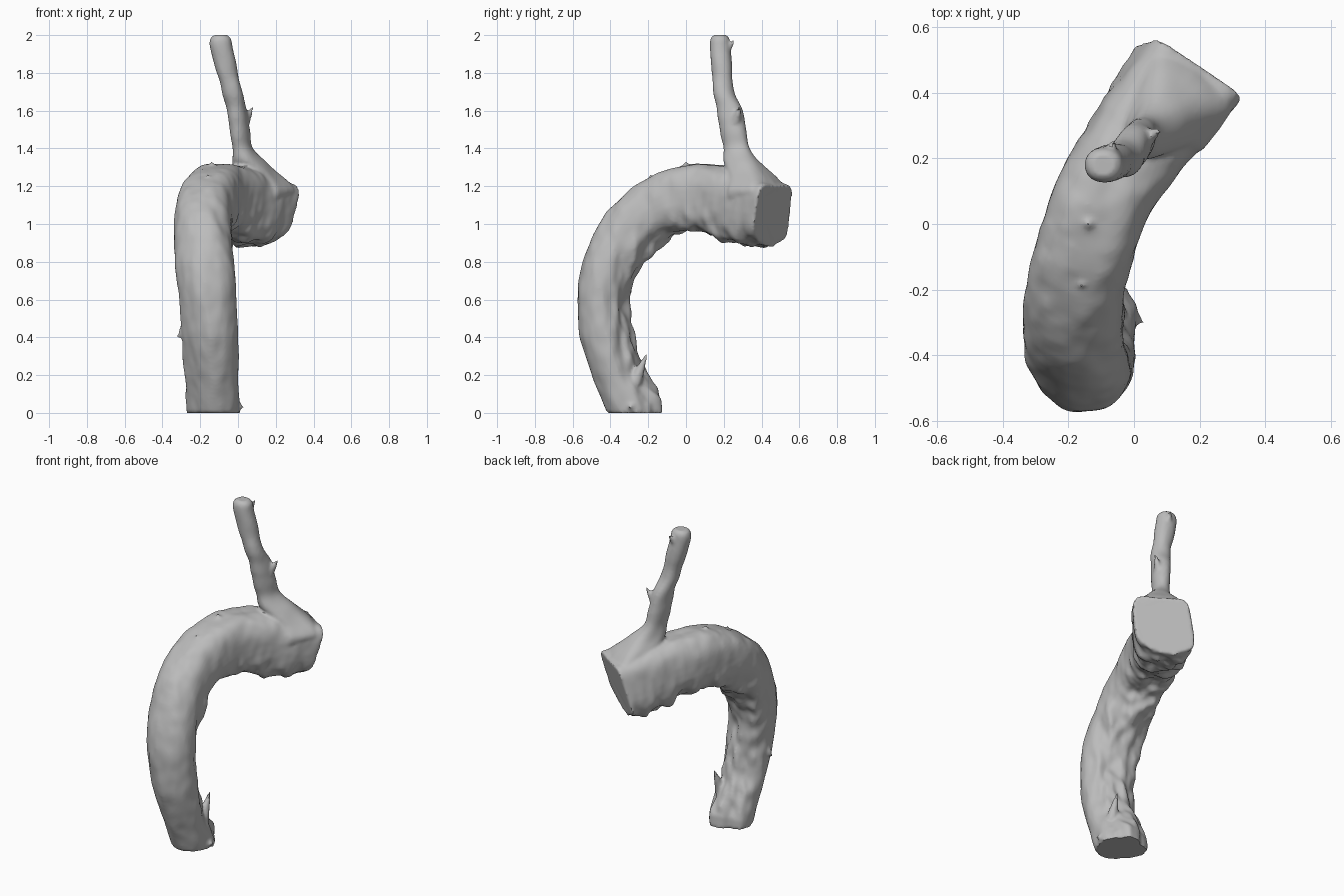
import bpy, bmesh, math
from mathutils import Vector, noise

if "Cube" in bpy.data.objects:
    bpy.data.objects.remove(bpy.data.objects["Cube"])

grey = bpy.data.materials.new("plain_grey")
grey.use_nodes = True
grey.diffuse_color = (0.5, 0.5, 0.5, 1)
grey.node_tree.nodes["Principled BSDF"].inputs["Base Color"].default_value = (0.5, 0.5, 0.5, 1)


def spline(stations, t):
    """Smooth interpolation through a list of equal-length tuples."""
    last = len(stations) - 1
    i = min(int(t * last), last - 1)
    f = t * last - i
    a, b, c, d = (stations[min(max(i + k, 0), last)] for k in (-1, 0, 1, 2))
    return [q + 0.5 * f * (r - p + f * (2 * p - 5 * q + 4 * r - s + f * (3 * (q - r) + s - p)))
            for p, q, r, s in zip(a, b, c, d)]


def power(v, exponent):
    return math.copysign(abs(v) ** (2 / exponent), v)


def loft(name, stations, rings, sides, ring_points):
    """Skin a closed tube over rings of points."""
    bm = bmesh.new()
    loops = [[bm.verts.new(p) for p in ring_points(stations, k / (rings - 1), sides)]
             for k in range(rings)]
    for low, high in zip(loops, loops[1:]):
        for j in range(sides):
            n = (j + 1) % sides
            bm.faces.new((low[j], low[n], high[n], high[j]))
    bm.faces.new(loops[0][::-1])
    bm.faces.new(loops[-1])
    bmesh.ops.recalc_face_normals(bm, faces=bm.faces)
    mesh = bpy.data.meshes.new(name)
    bm.to_mesh(mesh)
    bm.free()
    mesh.materials.append(grey)
    obj = bpy.data.objects.new(name, mesh)
    bpy.context.collection.objects.link(obj)
    return obj


def trunk_ring(stations, t, sides):
    x, y, z, heading, wide, deep, square = spline(stations, t)
    ahead = Vector(spline(stations, min(t + 0.02, 1))[:3])
    behind = Vector(spline(stations, max(t - 0.02, 0))[:3])
    tangent = (ahead - behind).normalized()
    a = math.radians(heading)
    side = Vector((math.cos(a), -math.sin(a), 0))
    if t > 0.9:
        tangent = tangent.lerp(Vector((math.sin(a), math.cos(a), 0)), (t - 0.9) * 10)
    out = side.cross(tangent).normalized()
    leg = min(1, max(0, 2 * (0.65 - t)))
    head = max(0, (t - 0.8) * 5)
    points = []
    for j in range(sides):
        u = 2 * math.pi * j / sides
        c, s = math.cos(u), math.sin(u)
        n = square if s > 0 else min(square, 2.9)
        high = power(s, n)
        p = Vector((x, y, z)) + side * wide * power(c, n) + out * deep * high
        # bark-like lumps, rougher on the inner side of the bend
        rough = 0.009 + 0.028 * max(-s, 0)
        lump = noise.noise(Vector((p.x * 11, p.y * 11, p.z * 5)))
        lump += 0.5 * noise.noise(Vector((p.x * 24, p.y * 24, p.z * 12)))
        # two opposite corners of the leg are worn down
        worn = 0.055 * leg * max(-c * s, 0)
        p += (side * c + out * s) * (rough * lump - worn)
        # the cut end leans back towards its lower edge
        p += Vector((-0.085, -0.04, 0)) * head * (1 - high) / 2
        p.z = 0 if t == 0 else max(p.z, 0)
        points.append(p)
    return points


def stick_ring(stations, t, sides):
    x, y, z, across, along, heading, square = spline(stations, t)
    a = math.radians(heading)
    side = Vector((math.cos(a), -math.sin(a), 0))
    front = Vector((math.sin(a), math.cos(a), 0))
    points = []
    for j in range(sides):
        u = 2 * math.pi * j / sides
        c, s = math.cos(u), math.sin(u)
        p = Vector((x, y, z)) + side * across * power(c, square) + front * along * power(s, square)
        lump = noise.noise(p * 11) * 0.007 * min(1, (2 - z) * 4)
        points.append(p + (side * c + front * s) * lump)
    return points


# bent trunk: x, y, z, heading, half width, half depth, squareness
trunk = [
    (-0.13, -0.26, 0.00, 0, 0.140, 0.140, 2.4),
    (-0.14, -0.35, 0.20, 0, 0.140, 0.137, 2.3),
    (-0.15, -0.42, 0.42, 0, 0.150, 0.14, 2.2),
    (-0.165, -0.435, 0.62, 2, 0.153, 0.14, 2.2),
    (-0.18, -0.385, 0.81, 8, 0.157, 0.15, 2.3),
    (-0.187, -0.275, 0.98, 14, 0.155, 0.16, 2.4),
    (-0.165, -0.13, 1.09, 20, 0.15, 0.168, 2.6),
    (-0.11, 0.04, 1.14, 26, 0.148, 0.178, 2.8),
    (-0.02, 0.20, 1.125, 31, 0.154, 0.178, 3.0),
    (0.09, 0.34, 1.075, 33, 0.162, 0.183, 3.8),
    (0.205, 0.48, 1.05, 34, 0.168, 0.155, 6.0),
]
body = loft("curved_trunk_with_stick", trunk, 110, 48, trunk_ring)

# upright stick with a roof-like foot:
# x, y, z, half width across, half width along, heading, squareness
stick = [
    (0.115, 0.365, 1.12, 0.145, 0.100, 34, 5.0),
    (0.134, 0.378, 1.18, 0.155, 0.116, 34, 5.0),
    (0.110, 0.355, 1.25, 0.115, 0.105, 34, 3.5),
    (0.065, 0.300, 1.32, 0.078, 0.100, 34, 2.6),
    (0.025, 0.268, 1.40, 0.050, 0.075, 25, 2.2),
    (0.010, 0.248, 1.50, 0.048, 0.072, 20, 2.2),
    (-0.005, 0.232, 1.60, 0.050, 0.070, 15, 2.2),
    (-0.030, 0.202, 1.70, 0.052, 0.054, 10, 2.2),
    (-0.062, 0.190, 1.82, 0.058, 0.054, 0, 2.2),
    (-0.088, 0.181, 1.93, 0.060, 0.054, 0, 2.2),
    (-0.092, 0.180, 1.98, 0.055, 0.050, 0, 2.2),
    (-0.092, 0.180, 2.00, 0.036, 0.034, 0, 2.2),
]
pieces = [body, loft("upright_stick", stick, 60, 28, stick_ring)]


# little splinters that merge into the surface
def splinter(root, tip, radius):
    root, tip = Vector(root), Vector(tip)
    bpy.ops.mesh.primitive_cone_add(vertices=8, radius1=radius, radius2=0.006,
                                    depth=(tip - root).length, location=(root + tip) / 2)
    obj = bpy.context.object
    obj.rotation_euler = (tip - root).to_track_quat("Z", "Y").to_euler()
    obj.data.materials.append(grey)
    pieces.append(obj)


splinter((0.01, 0.25, 1.50), (0.08, 0.285, 1.62), 0.045)
splinter((-0.08, 0.19, 1.88), (-0.06, 0.255, 1.975), 0.035)
splinter((-0.26, -0.40, 0.48), (-0.32, -0.40, 0.40), 0.035)
splinter((-0.06, -0.27, 0.16), (-0.05, -0.21, 0.31), 0.04)
splinter((-0.05, -0.26, 0.06), (0.028, -0.30, 0.025), 0.05)
splinter((-0.15, -0.15, 1.19), (-0.16, -0.19, 1.26), 0.035)
splinter((-0.13, 0.0, 1.27), (-0.14, 0.0, 1.33), 0.04)

# fuse everything into one weathered skin
bpy.ops.object.select_all(action="DESELECT")
for piece in pieces:
    piece.select_set(True)
bpy.context.view_layer.objects.active = body
bpy.ops.object.join()
fuse = body.modifiers.new("fuse", "REMESH")
fuse.mode = "VOXEL"
fuse.voxel_size = 0.01
fuse.use_smooth_shade = True
soften = body.modifiers.new("soften", "SMOOTH")
soften.factor = 0.5
soften.iterations = 2
for modifier in ("fuse", "soften"):
    bpy.ops.object.modifier_apply(modifier=modifier)
bpy.ops.object.shade_smooth_by_angle(angle=math.radians(40))
